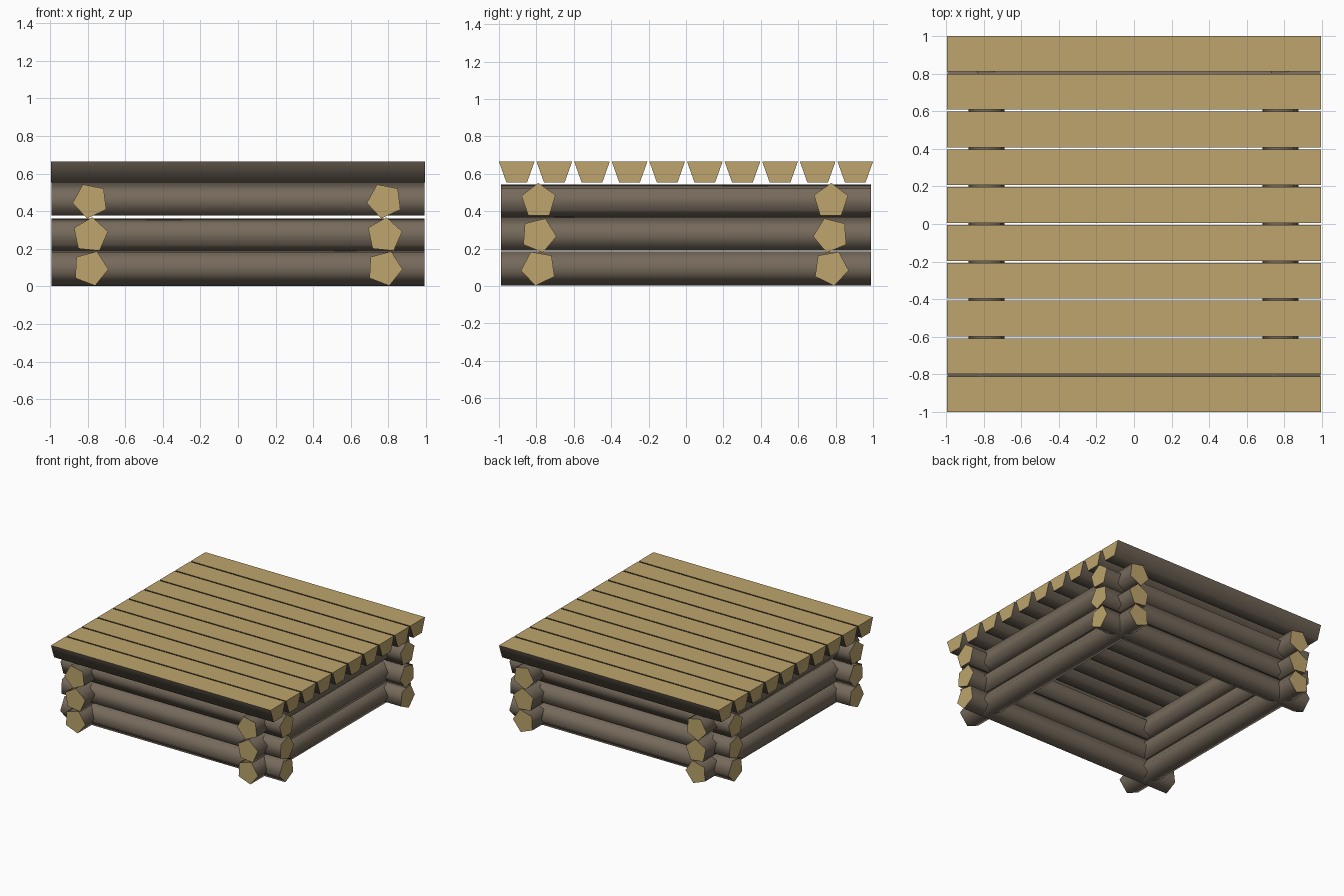
import bpy, bmesh, math

if "Cube" in bpy.data.objects:
    bpy.data.objects.remove(bpy.data.objects["Cube"])


def material(name, rgb):
    m = bpy.data.materials.new(name)
    m.diffuse_color = (*rgb, 1)
    m.use_nodes = True
    m.node_tree.nodes["Principled BSDF"].inputs["Base Color"].default_value = m.diffuse_color
    return m


bark = material("dark_bark", (0.18, 0.143, 0.105))
cut_wood = material("cut_wood", (0.51, 0.375, 0.15))


def prism(name, profile, axis, half, is_cut):
    """Extrude a (side, z) profile along x or y; faces passing is_cut get the light wood."""
    bm = bmesh.new()
    rings = []
    for t in (-half, half):
        rings.append([bm.verts.new((t, s, z) if axis == "x" else (s, t, z))
                      for s, z in profile])
    a, b = rings
    n = len(profile)
    bm.faces.new(a)
    bm.faces.new(b)
    for i in range(n):
        j = (i + 1) % n
        bm.faces.new((a[i], a[j], b[j], b[i]))
    bmesh.ops.recalc_face_normals(bm, faces=bm.faces)
    for f in bm.faces:
        f.smooth = True
        f.material_index = 1 if is_cut(f.normal) else 0
    mesh = bpy.data.meshes.new(name)
    bm.to_mesh(mesh)
    bm.free()
    mesh.set_sharp_from_angle(angle=math.radians(80))
    mesh.materials.append(bark)
    mesh.materials.append(cut_wood)
    obj = bpy.data.objects.new(name, mesh)
    bpy.context.collection.objects.link(obj)


def log(name, axis, side, z, degrees):
    """Five-sided log with pale sawn ends."""
    pts = []
    for k in range(5):
        ang = math.radians(degrees + 72 * k)
        pts.append((side + 0.096 * math.cos(ang), z + 0.096 * math.sin(ang)))
    along = 0 if axis == "x" else 1
    prism(name, pts, axis, 0.993 if axis == "x" else 0.99,
          lambda nrm: abs(nrm[along]) > 0.9)


# Stacked log walls: height, turn of the y-running logs, turn of the x-running logs
layers = [(0.096, -3, 188), (0.272, 12, -4), (0.455, 187, 91)]
for i, (z, turn_y, turn_x) in enumerate(layers, 1):
    log(f"left_log_{i}", "y", -0.785, z, turn_y)
    log(f"right_log_{i}", "y", 0.78, z, turn_y)
    log(f"front_log_{i}", "x", -0.788, z, turn_x)
    log(f"back_log_{i}", "x", 0.775, z, 180 - turn_x)

# Roof deck of ten tapered planks: pale top and ends, bark below
z0, z1 = 0.553, 0.665
for i in range(10):
    y = -0.905 + i * 1.81 / 9
    profile = [(y - 0.055, z0), (y + 0.055, z0), (y + 0.095, z1), (y - 0.095, z1)]
    prism(f"deck_plank_{i + 1}", profile, "x", 0.995,
          lambda nrm: nrm.z > 0.9 or abs(nrm.x) > 0.9)
